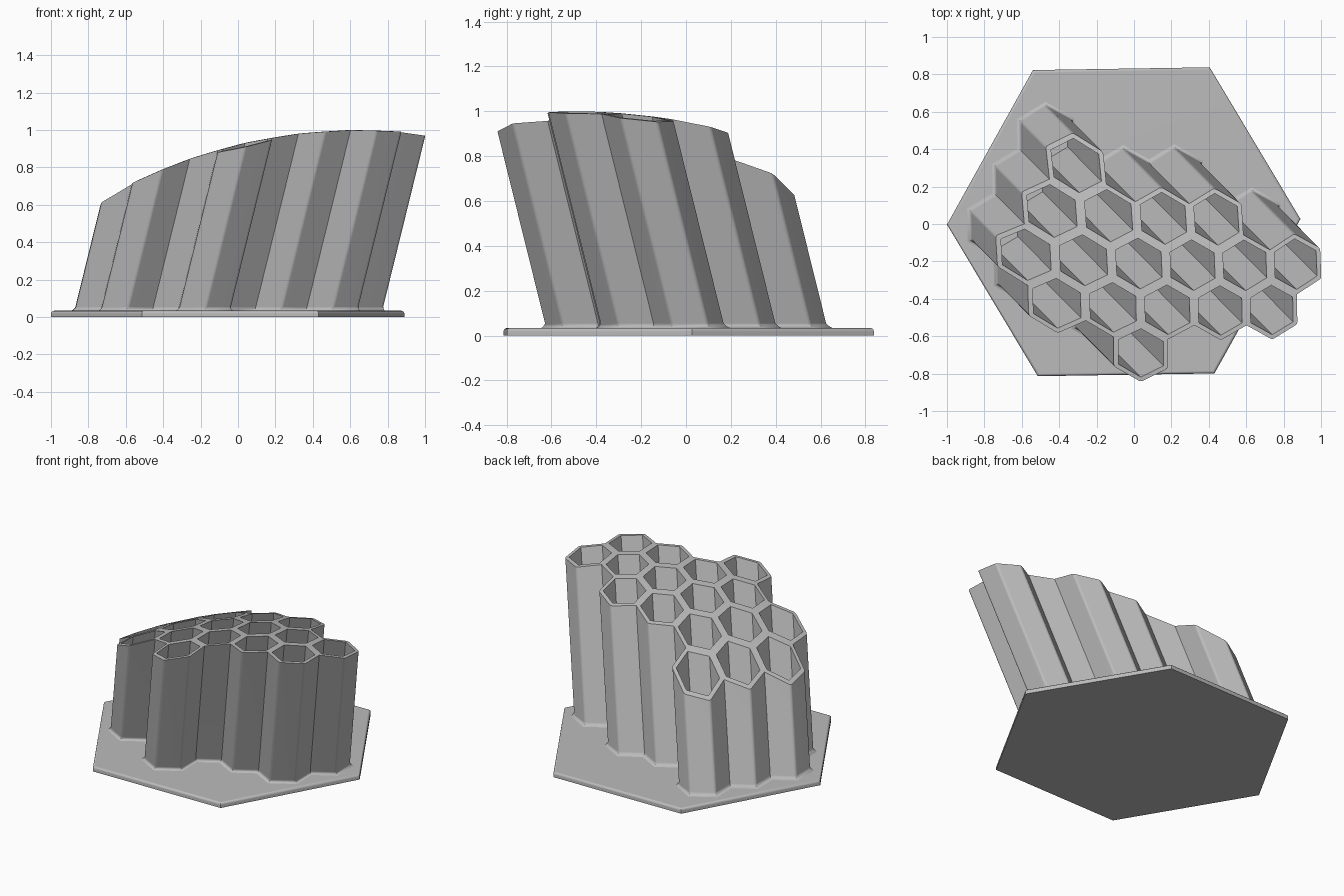
import bpy
import bmesh
import math
from mathutils import Vector, Matrix

if "Cube" in bpy.data.objects:
    bpy.data.objects.remove(bpy.data.objects["Cube"], do_unlink=True)

PITCH = 0.274                      # cell width across flats
SIDE = PITCH / math.sqrt(3)        # cell corner radius
WALL = 0.023
LEAN = Vector((0.246, -0.248, 1))  # direction of the tubes
TURN = Matrix.Rotation(math.radians(0.9), 2)
CENTRE = Vector((-0.06, 0.016))
DOME_CENTRE = Vector((0.65, -0.5, -1.75))
DOME_RADIUS = 2.75

grey = bpy.data.materials.new("light_grey")
grey.use_nodes = True
grey.diffuse_color = (0.5, 0.5, 0.5, 1)
grey.node_tree.nodes["Principled BSDF"].inputs["Base Color"].default_value = (0.5, 0.5, 0.5, 1)


def finish(bm, name):
    mesh = bpy.data.meshes.new(name)
    bm.to_mesh(mesh)
    bm.free()
    obj = bpy.data.objects.new(name, mesh)
    mesh.materials.append(grey)
    bpy.context.collection.objects.link(obj)
    bpy.ops.object.select_all(action='DESELECT')
    bpy.context.view_layer.objects.active = obj
    obj.select_set(True)
    bpy.ops.object.shade_smooth_by_angle(angle=math.radians(35))
    weighted = obj.modifiers.new("even_shading", 'WEIGHTED_NORMAL')
    weighted.keep_sharp = True
    return obj


def polar(radius, degrees):
    a = math.radians(degrees)
    return Vector((radius * math.cos(a), radius * math.sin(a)))


def lift(p, z):
    """Slide a plan point up along the leaning direction."""
    flat = TURN @ p + CENTRE
    return Vector((flat.x, flat.y, 0)) + LEAN * z


def lift_to_dome(p):
    """Slide a plan point up to the domed cut."""
    z = 0.9
    for _ in range(10):
        offset = (lift(p, z) - DOME_CENTRE).xy
        z = DOME_CENTRE.z + math.sqrt(DOME_RADIUS ** 2 - offset.length_squared)
    return lift(p, z)


# Base plate: hexagon with a rounded upper rim
bm = bmesh.new()
bmesh.ops.create_cone(bm, cap_ends=True, segments=6, radius1=0.945, radius2=0.945, depth=0.034)
for v in bm.verts:
    a = round(math.degrees(math.atan2(v.co.y, v.co.x)) / 60 - 0.01) * 60
    flat = TURN @ polar(0.945, a) + Vector((-0.055, 0.012))
    v.co = (flat.x, flat.y, v.co.z + 0.017)
rim = [e for e in bm.edges if all(v.co.z > 0.03 for v in e.verts)]
bmesh.ops.bevel(bm, geom=rim, offset=0.015, segments=3, profile=0.5, affect='EDGES')
finish(bm, "base_plate")

# Honeycomb layout: row number -> columns in half pitches
ROWS = {2: [-3], 1: range(-4, 3, 2), 0: range(-5, 6, 2), -1: range(-4, 5, 2), -2: [-1]}
NEIGHBOURS = [(1, 1), (-1, 1), (-2, 0), (-1, -1), (1, -1), (2, 0)]
cells = {(i, j) for j, columns in ROWS.items() for i in columns}


def corner(cell, k, radius):
    middle = Vector((cell[0] * PITCH / 2, cell[1] * SIDE * 1.5))
    return middle + polar(radius, 30 + 60 * k)


def key(p):
    return (round(p.x, 3), round(p.y, 3))


# Outline edges and the outward direction at each outline corner
outline = [(c, k) for c in sorted(cells) for k, (di, dj) in enumerate(NEIGHBOURS)
           if (c[0] + di, c[1] + dj) not in cells]
outward = {}
for c, k in outline:
    for m in (k, k + 1):
        spot = key(corner(c, m, SIDE))
        outward[spot] = outward.get(spot, Vector((0, 0))) + polar(1, 60 + 60 * k)


def flare(p, distance):
    n = outward[key(p)]
    return p + n * (2 * distance / n.length_squared)


# Tube bundle: holes, domed rim, outer walls flaring into the plate
bm = bmesh.new()


def face(*points):
    bm.faces.new([bm.verts.new(p) for p in points])


INNER = SIDE * (1 - WALL / (PITCH / 2))
for c in sorted(cells):
    for k in range(6):
        a, b = corner(c, k, SIDE), corner(c, k + 1, SIDE)
        ia, ib = corner(c, k, INNER), corner(c, k + 1, INNER)
        face(lift_to_dome(a), lift_to_dome(b), lift_to_dome(ib), lift_to_dome(ia))
        face(lift(ib, 0.03), lift(ia, 0.03), lift_to_dome(ia), lift_to_dome(ib))

FOOT = [(0.055, 0), (0.045, 0.003), (0.038, 0.009), (0.033, 0.019)]
for c, k in outline:
    a, b = corner(c, k, SIDE), corner(c, k + 1, SIDE)
    upper = (lift_to_dome(a), lift_to_dome(b))
    for z, spread in FOOT:
        lower = (lift(flare(a, spread), z), lift(flare(b, spread), z))
        face(lower[0], lower[1], upper[1], upper[0])
        upper = lower

bmesh.ops.remove_doubles(bm, verts=bm.verts, dist=0.0008)
bm.normal_update()

# Soften the outer upright corners
uprights = [e for e in bm.edges
            if len(e.link_faces) == 2 and e.is_convex
            and abs(e.verts[0].co.z - e.verts[1].co.z) > 0.3
            and all(abs(f.normal.z) < 0.7 for f in e.link_faces)]
bmesh.ops.bevel(bm, geom=uprights, offset=0.012, segments=3, profile=0.5,
                affect='EDGES', clamp_overlap=True)
finish(bm, "honeycomb_tubes")
